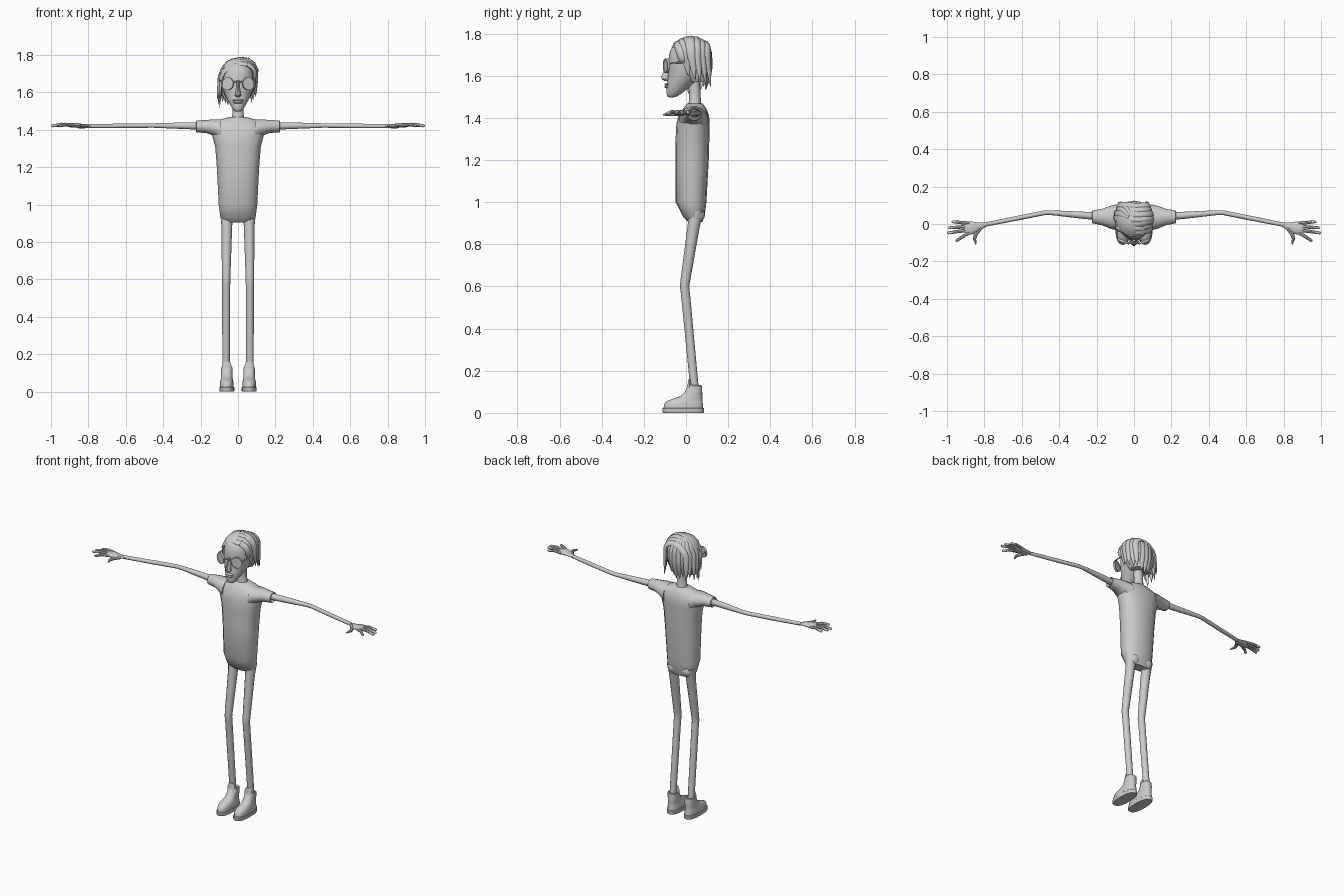
import bpy, bmesh, math, random
from mathutils import Vector, Matrix

if "Cube" in bpy.data.objects:
    bpy.data.objects.remove(bpy.data.objects["Cube"])

random.seed(4)
HEAD = Vector((0, 0.02, 1.66))


def skin(bm, rings):
    """Bridge a list of rings of points and cap both ends."""
    vs = [[bm.verts.new(p) for p in r] for r in rings]
    n = len(vs[0])
    for a, b in zip(vs, vs[1:]):
        for i in range(n):
            j = (i + 1) % n
            bm.faces.new((a[i], a[j], b[j], b[i]))
    bm.faces.new(vs[0][::-1])
    bm.faces.new(vs[-1])


def finish(name, bm, mirror=False, subsurf=0, angle=40):
    bmesh.ops.recalc_face_normals(bm, faces=bm.faces)
    me = bpy.data.meshes.new(name)
    bm.to_mesh(me)
    bm.free()
    ob = bpy.data.objects.new(name, me)
    bpy.context.collection.objects.link(ob)
    bpy.ops.object.select_all(action='DESELECT')
    ob.select_set(True)
    bpy.context.view_layer.objects.active = ob
    bpy.ops.object.shade_smooth_by_angle(angle=math.radians(angle))
    if mirror:
        m = ob.modifiers.new("mirror", 'MIRROR')
        m.use_mirror_merge = False
    if subsurf:
        s = ob.modifiers.new("subsurf", 'SUBSURF')
        s.levels = s.render_levels = subsurf
    return ob


def loft(bm, rings, n=16, p=2.0, cx=0.0, axis='z'):
    """Superellipse sections. z: (z, cy, rx, ry); x: (x, cy, cz, ry, rz)."""
    out = []
    for r in rings:
        pts = []
        for i in range(n):
            a = 2 * math.pi * i / n
            c, s = math.cos(a), math.sin(a)
            u = math.copysign(abs(c) ** (2 / p), c)
            v = math.copysign(abs(s) ** (2 / p), s)
            if axis == 'z':
                pts.append((cx + r[2] * u, r[1] + r[3] * v, r[0]))
            else:
                pts.append((r[0], r[1] + r[3] * u, r[2] + r[4] * v))
        out.append(pts)
    skin(bm, out)


def tube(bm, path, radii, n=10, flat=1.0, ref=(0, 0, 1), centre=None):
    """Tapered tube along a path, optionally flattened towards ref or a centre."""
    path = [Vector(p) for p in path]
    out = []
    for i, p in enumerate(path):
        t = (path[min(i + 1, len(path) - 1)] - path[max(i - 1, 0)]).normalized()
        up = (p - centre) if centre else Vector(ref)
        side = t.cross(up).normalized()
        up = side.cross(t)
        out.append([p + radii[i] * (side * math.cos(a) + up * math.sin(a) * flat)
                    for a in (2 * math.pi * k / n for k in range(n))])
    skin(bm, out)


def ball(bm, loc, size, seg=12):
    bmesh.ops.create_uvsphere(bm, u_segments=seg, v_segments=8, radius=1,
                              matrix=Matrix.Translation(loc) @ Matrix.Diagonal((*size, 1)))


# shirt body and hips
bm = bmesh.new()
loft(bm, [(.905, .045, .07, .032), (.93, .037, .094, .05), (1.0, .024, .103, .073),
          (1.2, .029, .113, .079), (1.31, .031, .122, .08), (1.37, .033, .138, .079),
          (1.41, .037, .145, .073), (1.44, .041, .125, .058), (1.458, .042, .085, .045),
          (1.468, .042, .045, .036)], n=16, p=2.3)
finish("shirt", bm)
bm = bmesh.new()
ball(bm, (.047, .05, .94), (.043, .04, .04))
finish("seat_of_trousers", bm, mirror=True)

# sleeves with open cuffs
bm = bmesh.new()
loft(bm, [(.09, .036, 1.395, .07, .062), (.13, .036, 1.412, .06, .044),
          (.17, .037, 1.418, .044, .036), (.222, .038, 1.418, .034, .032),
          (.225, .038, 1.418, .03, .028), (.205, .04, 1.419, .024, .022)], n=14, axis='x')
finish("sleeve", bm, mirror=True)

# arms
bm = bmesh.new()
tube(bm, [(.18, .04, 1.42), (.3, .049, 1.422), (.45, .061, 1.423), (.48, .06, 1.423),
          (.64, .028, 1.421), (.81, -.006, 1.42)], [.021, .018, .0125, .0125, .0125, .011])
finish("arm", bm, mirror=True)

# hands: palm, fingers, thumb
bm = bmesh.new()
tube(bm, [(.79, -.002, 1.42), (.825, -.012, 1.422), (.865, -.02, 1.425), (.895, -.026, 1.425),
          (.905, -.028, 1.424)], [.011, .021, .034, .033, .025], n=12, flat=.36)
for (x0, y0), (x1, y1) in [((.88, .004), (.975, .012)), ((.89, -.014), (.995, -.02)),
                           ((.89, -.033), (1.0, -.048)), ((.88, -.046), (.955, -.09))]:
    mid = ((x0 + x1) / 2, (y0 + y1) / 2, 1.429)
    tube(bm, [(x0, y0, 1.424), mid, (x1 - .006, y1, 1.421), (x1, y1, 1.42)],
         [.0095, .009, .0075, .003], n=8)
tube(bm, [(.82, -.018, 1.42), (.845, -.052, 1.419), (.853, -.08, 1.417), (.845, -.108, 1.415)],
     [.012, .011, .009, .004], n=8)
finish("hand", bm, mirror=True)

# legs
bm = bmesh.new()
tube(bm, [(.06, .047, .96), (.06, .037, .89), (.063, -.003, .63), (.063, -.007, .6),
          (.063, -.003, .57), (.064, .04, .12)], [.036, .029, .023, .022, .0215, .02],
     n=12, ref=(0, 1, 0))
finish("leg", bm, mirror=True)

# shoes: sole, upper, tongue
bm = bmesh.new()
loft(bm, [(0, -.013, .038, .096), (.004, -.013, .04, .099), (.022, -.013, .04, .099),
          (.024, -.013, .038, .097)], n=20, p=2.5, cx=.06)
finish("shoe_sole", bm, mirror=True)
bm = bmesh.new()
loft(bm, [(.02, -.012, .037, .094), (.04, -.012, .037, .093), (.055, -.008, .035, .086),
          (.066, .006, .032, .071), (.078, .025, .031, .053), (.1, .036, .031, .041),
          (.128, .041, .031, .034), (.132, .041, .027, .029), (.12, .041, .022, .024)],
     n=20, p=2.4, cx=.06)
finish("shoe_upper", bm, mirror=True)
bm = bmesh.new()
loft(bm, [(.09, .012, .026, .01), (.14, .017, .025, .009), (.162, .018, .017, .006)],
     n=10, cx=.06)
finish("shoe_tongue", bm, mirror=True)

# neck
bm = bmesh.new()
loft(bm, [(1.45, .042, .042, .036), (1.475, .042, .031, .029), (1.52, .042, .028, .027),
          (1.6, .035, .03, .03)], n=12)
finish("neck", bm)

# head
bm = bmesh.new()
loft(bm, [(1.496, -.07, .017, .018), (1.51, -.06, .03, .034), (1.55, -.036, .052, .059),
          (1.58, -.01, .069, .079), (1.62, .005, .083, .091), (1.66, .01, .088, .096),
          (1.7, .015, .088, .1), (1.74, .018, .078, .087), (1.768, .02, .053, .06),
          (1.778, .02, .02, .022)], n=16)
finish("head", bm, subsurf=1)

# nose and lips
bm = bmesh.new()
loft(bm, [(1.66, -.083, .008, .01), (1.625, -.091, .009, .014), (1.598, -.098, .014, .02),
          (1.584, -.098, .018, .018), (1.576, -.092, .011, .012)], n=10)
finish("nose", bm)
bm = bmesh.new()
ball(bm, (0, -.088, 1.558), (.03, .015, .006))
ball(bm, (0, -.088, 1.547), (.026, .015, .007))
finish("lips", bm)

# glasses: lens, rim, bridge, temple
bm = bmesh.new()
turn = (Matrix.Translation((.056, -.093, 1.647)) @ Matrix.Rotation(math.radians(20), 4, 'Z')
        @ Matrix.Rotation(math.radians(90), 4, 'X'))
bmesh.ops.create_cone(bm, cap_ends=True, segments=24, radius1=.03, radius2=.03, depth=.006,
                      matrix=turn)
finish("lens", bm, mirror=True)
bm = bmesh.new()
prof = [(.029, -.006), (.034, -.006), (.034, .006), (.029, .006)]
rings = [[turn @ Vector((r * math.cos(a), r * math.sin(a), h)) for r, h in prof]
         for a in (2 * math.pi * i / 24 for i in range(25))]
skin(bm, rings)
bmesh.ops.remove_doubles(bm, verts=bm.verts, dist=1e-5)
finish("glasses_rim", bm, mirror=True)
bm = bmesh.new()
tube(bm, [(.026, -.103, 1.655), (0, -.106, 1.66), (-.026, -.103, 1.655)], [.004] * 3, n=8)
finish("glasses_bridge", bm)
bm = bmesh.new()
tube(bm, [(.088, -.08, 1.657), (.092, -.06, 1.662), (.092, .03, 1.665)], [.004] * 3, n=8)
finish("glasses_temple", bm, mirror=True)

# hair cap, cut away over the face
bm = bmesh.new()
loft(bm, [(1.57, .055, .062, .05), (1.61, .04, .084, .068), (1.66, .024, .096, .09),
          (1.7, .02, .097, .097), (1.735, .02, .087, .09), (1.765, .022, .062, .067),
          (1.782, .022, .025, .028)], n=24)
cut = [f for f in bm.faces if f.calc_center_median().y < -.02
       and f.calc_center_median().z < 1.74]
bmesh.ops.delete(bm, geom=cut, context='FACES')
finish("hair_cap", bm)

# hair locks swept over the top from a side parting, longer on the left
bm = bmesh.new()
for k, y in enumerate((-.052, -.03, -.004, .022, .048, .074, .096)):
    s = math.sqrt(1 - ((y - .02) / .1) ** 2)
    rx, rz = .098 * max(s, .9 if y < 0 else .75), .096 * max(s, .72)
    for side, ends in ((-1, (1.57, 1.515, 1.535, 1.56, 1.54, 1.56, 1.55)),
                       (1, (1.66, 1.6, 1.63, 1.585, 1.575, 1.56, 1.55))):
        pts = []
        for d in (112, 90, 68, 45, 22, 0):
            a = math.radians(d)
            drift = (112 - d) / 112 * (.03 if y < 0 else .008)
            pts.append(Vector((side * rx * math.cos(a) + .02 * math.sin(a), y + drift,
                               1.685 + rz * math.sin(a))))
        end, low = ends[k], pts[-1]
        out = 1.12 if side < 0 else .98
        for f in (.5, 1):
            pts.append(Vector((low.x * (1 + (out - 1) * f), low.y + .012 * f,
                               low.z + (end - low.z) * f)))
        tube(bm, pts, [.01, .017, .019, .02, .019, .018, .014, .002], n=8, flat=.55,
             centre=HEAD)
# locks hanging down the back
for k in range(9):
    az = math.radians(-64 + 16 * k)
    end = 1.55 + random.uniform(-.02, .03)
    pts = []
    for d in (70, 50, 30, 10):
        a = math.radians(d)
        pts.append((.093 * math.cos(a) * math.sin(az), .022 + .093 * math.cos(a) * math.cos(az),
                    1.69 + .092 * math.sin(a)))
    for f, r in ((.35, .093), (.7, .083), (1, .072)):
        pts.append((r * math.sin(az), .022 + r * math.cos(az), 1.69 + (end - 1.69) * f))
    tube(bm, pts, [.01, .016, .018, .018, .017, .013, .002], n=8, flat=.6, centre=HEAD)
finish("hair_locks", bm, angle=60)
